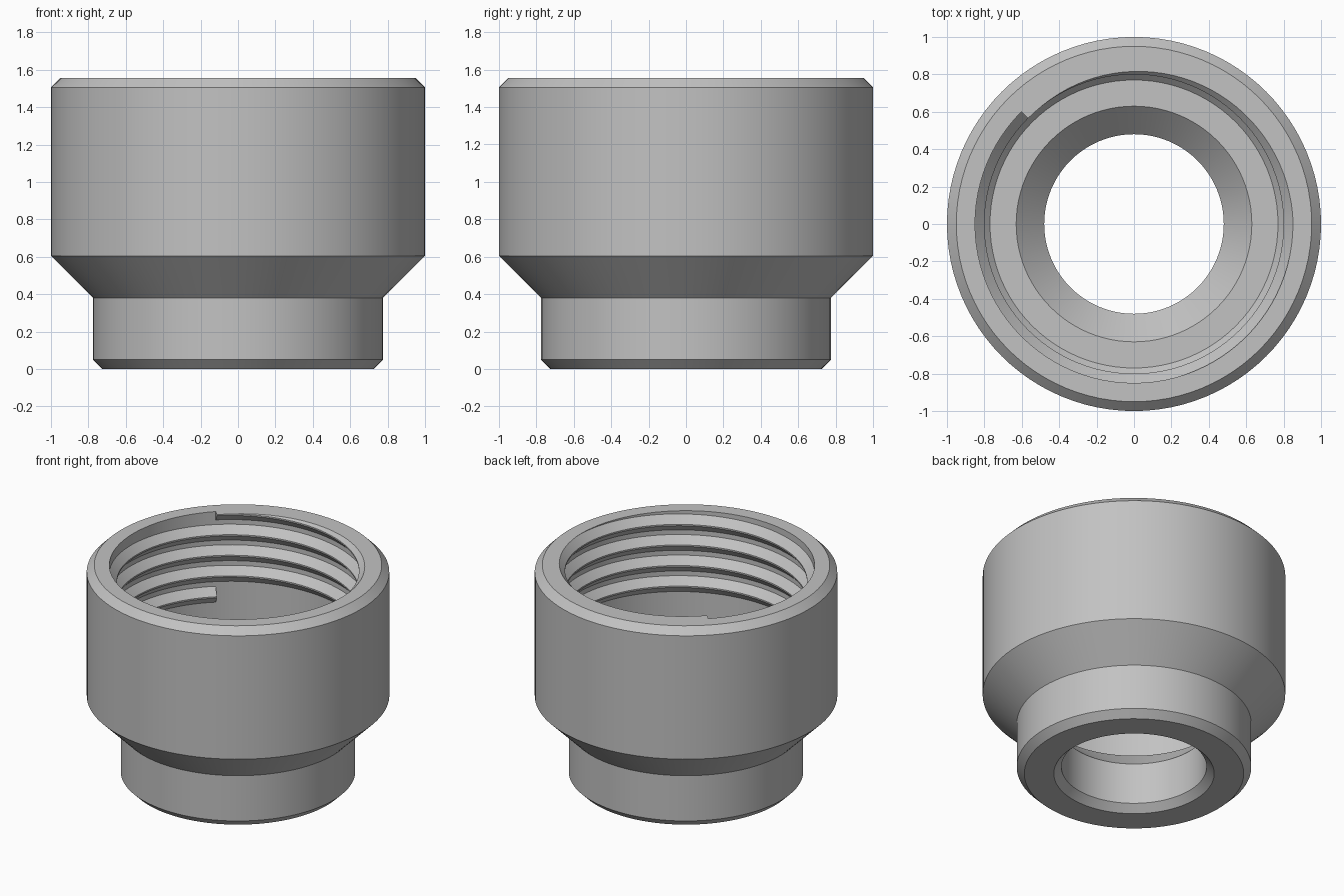
import bpy, bmesh, math
from mathutils import Vector

SEGMENTS = 96
TOP = 1.555
BORE = 0.85

cube = bpy.data.objects.get("Cube")
if cube:
    bpy.data.objects.remove(cube, do_unlink=True)

grey = bpy.data.materials.new("plain_grey")
grey.use_nodes = True
colour = (0.54, 0.54, 0.54, 1)
grey.diffuse_color = colour
grey.node_tree.nodes["Principled BSDF"].inputs["Base Color"].default_value = colour


def polar(radius, step, z):
    a = math.tau * step / SEGMENTS
    return Vector((radius * math.cos(a), radius * math.sin(a), z))


def loft(bm, rings):
    """Join consecutive closed rings with quads."""
    for a, b in zip(rings, rings[1:]):
        n = len(a)
        for i in range(n):
            j = (i + 1) % n
            bm.faces.new((a[i], a[j], b[j], b[i]))


def finish(bm, name):
    bmesh.ops.recalc_face_normals(bm, faces=bm.faces)
    mesh = bpy.data.meshes.new(name)
    bm.to_mesh(mesh)
    bm.free()
    mesh.materials.append(grey)
    obj = bpy.data.objects.new(name, mesh)
    bpy.context.collection.objects.link(obj)
    bpy.ops.object.select_all(action="DESELECT")
    obj.select_set(True)
    bpy.context.view_layer.objects.active = obj
    bpy.ops.object.shade_smooth_by_angle(angle=math.radians(25))
    return obj


# Turned body: outside going up, then the bore going down
profile = [
    (0.53, 0), (0.725, 0), (0.775, 0.05), (0.775, 0.38), (1, 0.605),
    (1, 1.505), (0.95, TOP), (BORE, TOP), (BORE, 0.58), (0.77, 0.5),
    (0.63, 0.5), (0.48, 0.35), (0.48, 0.05),
]
bm = bmesh.new()
rings = [[bm.verts.new(polar(r, s, z)) for r, z in profile] for s in range(SEGMENTS)]
loft(bm, rings + rings[:1])
finish(bm, "threaded_adapter_body")

# Internal thread: a ridge swept along a rising helix
PITCH, TURNS, START_Z = 0.15, 4, 0.952
section = [(BORE, 0.058), (0.80, 0.005), (0.80, -0.005), (BORE, -0.058)]
first = SEGMENTS * 3 // 8
bm = bmesh.new()
rings = []
for s in range(TURNS * SEGMENTS + 1):
    z = START_Z + PITCH * s / SEGMENTS
    rings.append([bm.verts.new(polar(r, first + s, z + dz)) for r, dz in section])
loft(bm, rings)
bm.faces.new(rings[0])
bm.faces.new(rings[-1])
bmesh.ops.recalc_face_normals(bm, faces=bm.faces)

# Trim the ridge level with the rim and close the cut
cut = bmesh.ops.bisect_plane(
    bm, geom=bm.verts[:] + bm.edges[:] + bm.faces[:],
    plane_co=(0, 0, TOP), plane_no=(0, 0, 1), clear_outer=True)
edges = [e for e in cut["geom_cut"] if isinstance(e, bmesh.types.BMEdge)]
bmesh.ops.triangle_fill(bm, edges=edges, use_beauty=True, normal=(0, 0, 1))

# Remove the hidden back of the ridge, which lies against the bore
bm.normal_update()
back = [f for f in bm.faces if abs(f.normal.z) < 0.5
        and all(v.co.xy.length > BORE - 0.002 for v in f.verts)]
bmesh.ops.delete(bm, geom=back, context="FACES")
bmesh.ops.recalc_face_normals(bm, faces=bm.faces)
thread = finish(bm, "internal_thread")

# Make sure the ridge faces the axis
mesh = thread.data
facing = sum(p.normal.xy.dot(p.center.xy) * p.area for p in mesh.polygons)
if facing > 0:
    mesh.flip_normals()
